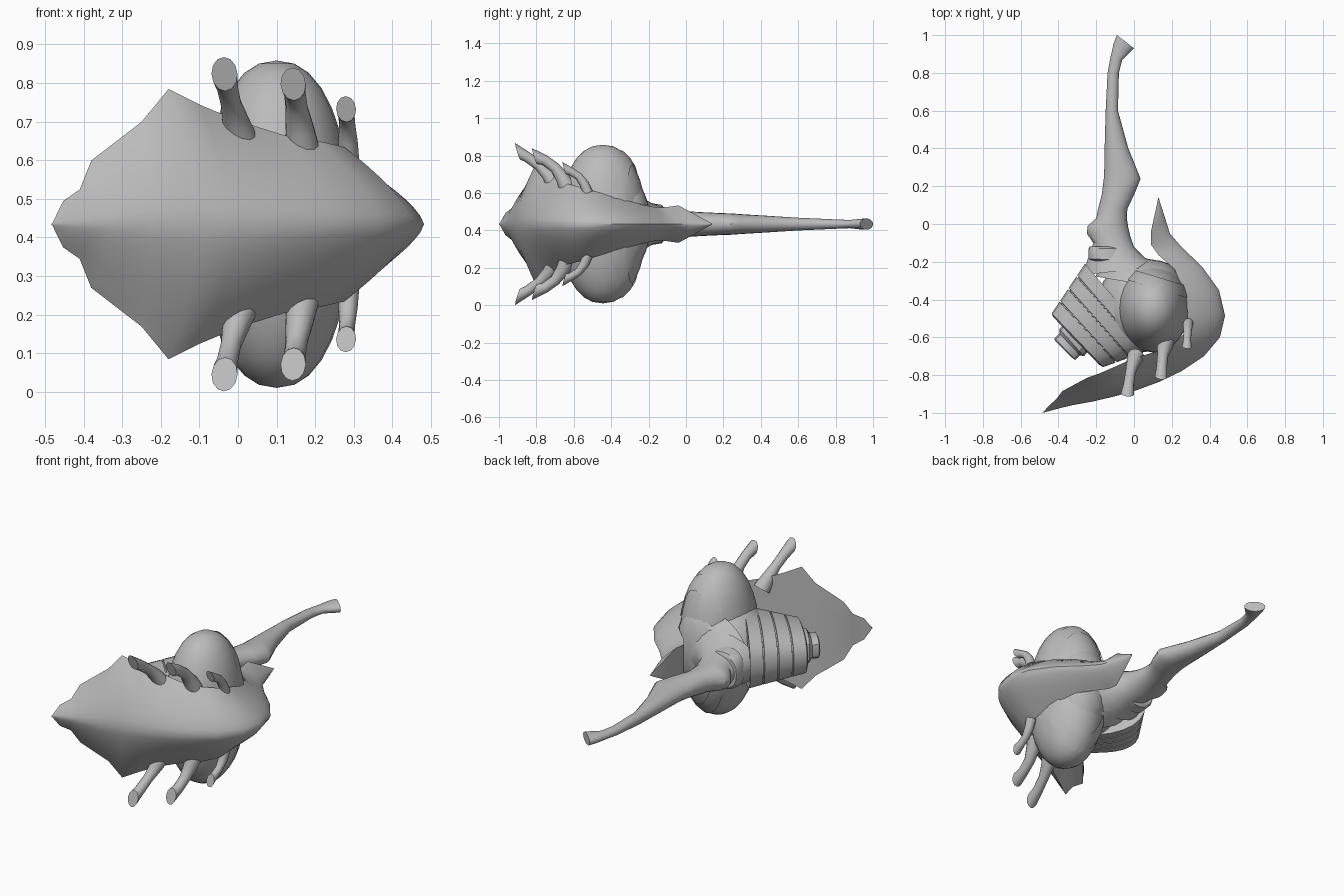
import bpy, bmesh, math
from mathutils import Vector, Matrix

if "Cube" in bpy.data.objects:
    bpy.data.objects.remove(bpy.data.objects["Cube"])

MID = 0.434  # height of the horizontal symmetry plane
grey = bpy.data.materials.new("hull_grey")
grey.diffuse_color = (0.5, 0.5, 0.5, 1)
grey.use_nodes = True
grey.node_tree.nodes["Principled BSDF"].inputs["Base Color"].default_value = grey.diffuse_color


def finish(bm, name, angle=40):
    bmesh.ops.remove_doubles(bm, verts=bm.verts, dist=1e-5)
    bmesh.ops.recalc_face_normals(bm, faces=bm.faces)
    me = bpy.data.meshes.new(name)
    bm.to_mesh(me)
    bm.free()
    me.materials.append(grey)
    ob = bpy.data.objects.new(name, me)
    bpy.context.collection.objects.link(ob)
    bpy.ops.object.select_all(action='DESELECT')
    ob.select_set(True)
    bpy.context.view_layer.objects.active = ob
    bpy.ops.object.shade_smooth_by_angle(angle=math.radians(angle))
    return ob


def skin(bm, rings):
    rows = [[bm.verts.new(p) for p in r] for r in rings]
    n = len(rows[0])
    for a, b in zip(rows, rows[1:]):
        for k in range(n):
            j = (k + 1) % n
            bm.faces.new((a[k], a[j], b[j], b[k]))
    bm.faces.new(rows[0])
    bm.faces.new(rows[-1])


def bulge(v, power):
    return math.copysign(abs(v) ** power, v)


def loft(name, sections, n=20, power=1.0, angle=40):
    """Skin ovals given by their two plan end points and half height."""
    rings = []
    for ax, ay, bx, by, h in sections:
        ring = []
        for k in range(n):
            t = 2 * math.pi * k / n
            c, s = bulge(math.cos(t), power), bulge(math.sin(t), power)
            ring.append(((ax + bx) / 2 + (bx - ax) / 2 * c,
                         (ay + by) / 2 + (by - ay) / 2 * c, MID + h * s))
        rings.append(ring)
    bm = bmesh.new()
    skin(bm, rings)
    return finish(bm, name, angle)


def ellipsoid(name, x, y, radii, power=1.0, keep=None):
    """Egg shape; power below 1 makes its ends blunter."""
    bm = bmesh.new()
    bmesh.ops.create_uvsphere(bm, u_segments=24, v_segments=16, radius=1)
    for v in bm.verts:
        r = math.hypot(v.co.x, v.co.y)
        if r > 1e-4:
            f = r ** power / r
            v.co.x *= f
            v.co.y *= f
    if keep:  # cut the egg down to a slab
        no, lo, hi = Vector(keep[0]).normalized(), keep[1], keep[2]
        for d, sign in ((lo, -1), (hi, 1)):
            bmesh.ops.bisect_plane(bm, geom=bm.verts[:] + bm.edges[:] + bm.faces[:],
                                   plane_co=no * d, plane_no=no * sign, clear_outer=True)
    bm.transform(Matrix.Translation((x, y, MID)) @ Matrix.Diagonal((*radii, 1)))
    return finish(bm, name)


# Long tail boom with a flared tip
loft("tail_boom", [
    (-.09, 1.0, 0, .93, .03), (-.108, .955, -.025, .905, .028), (-.125, .88, -.062, .87, .022),
    (-.14, .8, -.08, .8, .025), (-.15, .6, -.085, .6, .034), (-.155, .42, -.03, .4, .046),
    (-.157, .3, .015, .29, .053), (-.16, .24, .035, .24, .057), (-.17, .16, .003, .16, .06),
    (-.19, .08, -.035, .08, .064), (-.2, .03, -.038, .03, .067), (-.245, -.01, -.03, -.02, .073),
    (-.25, -.05, -.018, -.07, .08), (-.215, -.1, 0, -.12, .088), (-.25, -.2, .06, -.18, .115),
    (-.27, -.27, .18, -.22, .15)])

# Collar plate where the boom meets the body
loft("tail_collar", [(-.235, -.12, -.055, -.12, .09), (-.24, -.13, -.045, -.13, .103),
                     (-.24, -.185, -.04, -.19, .112), (-.23, -.195, -.05, -.2, .1)],
     power=.8)

# Banded abdomen: shallow stepped ovals running to the slanted front face
bands = []
COUNT = 4
for i in range(COUNT):
    for f, shrink in ((0, .0), (.9, .0), (.92, .014), (.99, .014)):
        t = (i + f) / COUNT
        if i == COUNT - 1 and f > .9:
            t, shrink = 1.0, .03
        ax, ay = -.26 - .18 * t, -.21 - .27 * t
        bx, by = .12 - .29 * t, -.655 - .105 * t
        dx, dy = (bx - ax) * shrink * 1.6, (by - ay) * shrink * 1.6
        bands.append((ax + dx, ay + dy, bx - dx, by - dy, .18 - .06 * t - shrink * .5))
loft("banded_abdomen", bands, n=24, power=.8, angle=30)

# Stubby nozzle on the front face
loft("nozzle", [(-.37, -.53, -.24, -.67, .085), (-.395, -.555, -.265, -.7, .08),
                (-.395, -.58, -.285, -.695, .06), (-.42, -.605, -.31, -.72, .06),
                (-.42, -.615, -.32, -.715, .05), (-.40, -.61, -.315, -.695, .04)],
     n=12, power=.75, angle=30)

# Body core, tall blunt pod and its straps
ellipsoid("body_core", .04, -.43, (.235, .25, .22))
ellipsoid("egg_pod", .1, -.445, (.195, .235, .424), power=.88)
ellipsoid("shoulder", .1, -.33, (.16, .14, .26))
ellipsoid("pod_strap", .1, -.44, (.198, .238, .424), power=.88, keep=((.25, 1, 0), .42, .68))
ellipsoid("body_strap", .03, -.42, (.29, .25, .23), keep=((.2, 1, 0), .4, .72))

# Curved shield: outer spine point, rim point, rim half height
stations = [
    (-.484, -1.0, -.48, -.995, .004), (-.43, -.985, -.453, -.965, .06),
    (-.38, -.972, -.41, -.925, .09), (-.33, -.96, -.38, -.885, .165),
    (-.22, -.94, -.25, -.815, .265), (-.1, -.912, -.18, -.79, .35),
    (.0, -.885, -.1, -.755, .31), (.13, -.837, 0, -.71, .268),
    (.25, -.78, .12, -.675, .23), (.37, -.7, .21, -.635, .215),
    (.455, -.6, .275, -.57, .2), (.482, -.485, .285, -.47, .17),
    (.45, -.35, .265, -.36, .14), (.36, -.225, .215, -.24, .105),
    (.25, -.12, .13, -.165, .09), (.19, -.05, .09, -.11, .09),
    (.165, .03, .09, -.04, .1), (.13, .14, .128, .137, .004)]
STEPS = 16
rings = []
for ox, oy, rx, ry, h in stations:
    ring = []
    for k in range(STEPS + 1):  # bulging front
        v = 2 * k / STEPS - 1
        w = abs(v) ** 1.45
        ring.append((ox + (rx - ox) * w, oy + (ry - oy) * w, MID + h * v))
    for k in range(1, 4):  # flat back from rim to rim
        ring.append((rx, ry, MID + h * (1 - k / 2)))
    rings.append(ring)
bm = bmesh.new()
skin(bm, rings)
finish(bm, "curved_shield", 45)


# Horn tubes along the shield rim, mirrored above and below
def horn(name, points, radii, side):
    pts = [Vector(p) for p in points]
    rings = []
    for i, p in enumerate(pts):
        d = pts[min(i + 1, len(pts) - 1)] - pts[max(i - 1, 0)]
        tall = 1.0
        if i == len(pts) - 1:  # slanted end
            d, tall = Vector((-.12, -1, -.3)), 1.35
        d.normalize()
        u = d.cross(Vector((0, 0, 1))).normalized()
        w = u.cross(d)
        ring = []
        for k in range(12):
            t = 2 * math.pi * k / 12
            q = p + radii[i] * (u * math.cos(t) + w * math.sin(t) * tall)
            ring.append((q.x, q.y, MID + side * (q.z - MID)))
        rings.append(ring)
    bm = bmesh.new()
    skin(bm, rings)
    finish(bm, name)


HORNS = {
    "outer": ([(.01, -.7, .64), (-.005, -.735, .695), (-.018, -.785, .745),
               (-.028, -.845, .79), (-.035, -.9, .823)], (.046, .036, .027, .028, .034)),
    "middle": ([(.168, -.63, .62), (.16, -.66, .68), (.152, -.7, .735),
                (.147, -.755, .775), (.143, -.81, .797)], (.046, .038, .029, .028, .033)),
    "inner": ([(.286, -.525, .6), (.285, -.545, .65), (.283, -.575, .69),
               (.281, -.615, .715), (.28, -.65, .732)], (.028, .025, .021, .021, .026)),
}
for key, (pts, radii) in HORNS.items():
    for label, side in (("upper", 1), ("lower", -1)):
        horn(f"{label}_{key}_horn", pts, radii, side)
